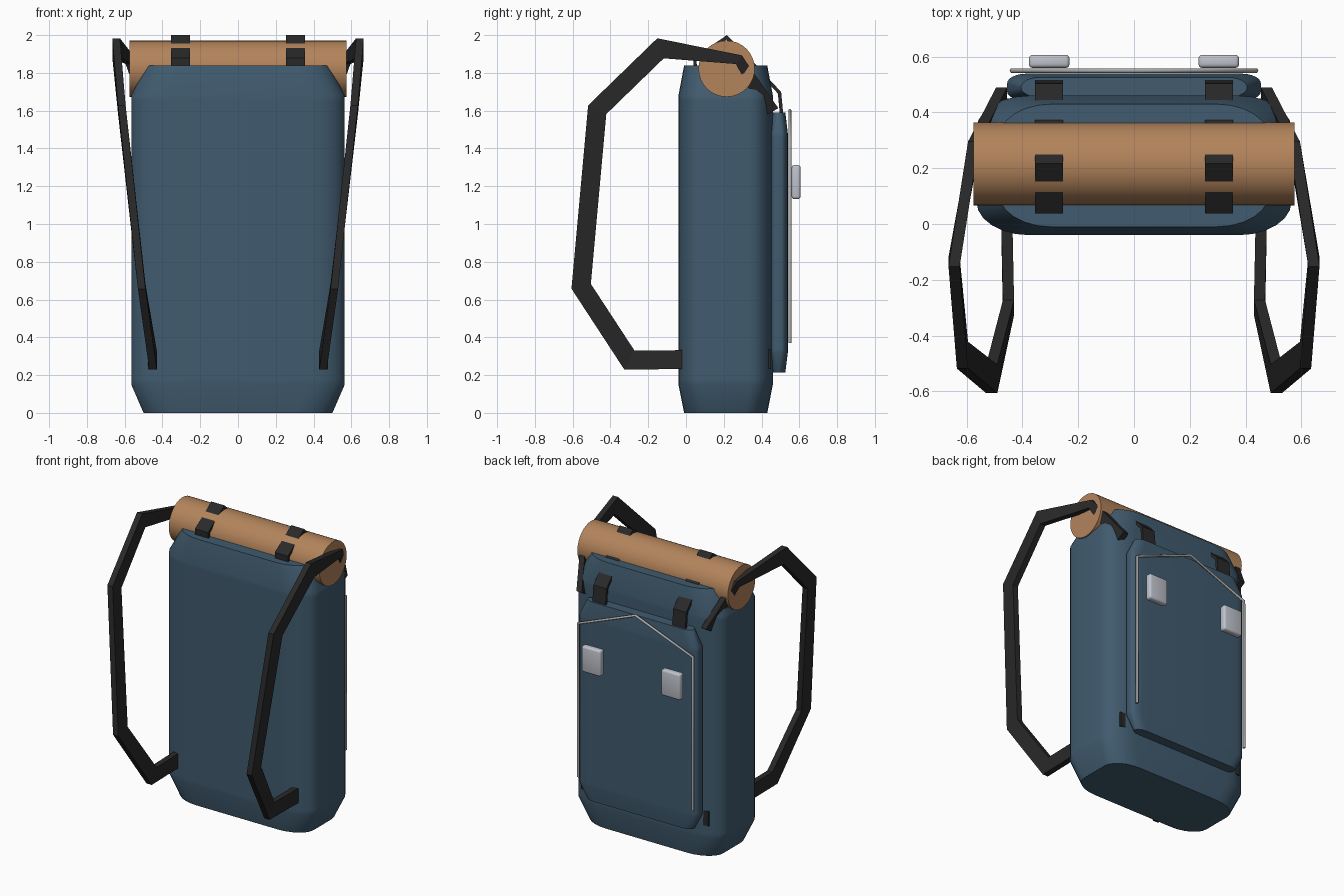
import bpy
import bmesh
import math
from mathutils import Vector

if "Cube" in bpy.data.objects:
    bpy.data.objects.remove(bpy.data.objects["Cube"])


def material(name, rgb):
    m = bpy.data.materials.new(name)
    m.use_nodes = True
    m.diffuse_color = (*rgb, 1)
    m.node_tree.nodes["Principled BSDF"].inputs["Base Color"].default_value = (*rgb, 1)
    return m


BLUE = material("blue canvas", (0.052, 0.105, 0.158))
BROWN = material("tan roll", (0.45, 0.23, 0.105))
BLACK = material("black webbing", (0.022, 0.022, 0.022))
GREY = material("grey wire", (0.4, 0.4, 0.4))
SILVER = material("silver buckle", (0.52, 0.54, 0.6))


def finish(name, bm, mat, smooth_angle=None):
    bmesh.ops.recalc_face_normals(bm, faces=bm.faces)
    mesh = bpy.data.meshes.new(name)
    bm.to_mesh(mesh)
    bm.free()
    mesh.materials.append(mat)
    obj = bpy.data.objects.new(name, mesh)
    bpy.context.collection.objects.link(obj)
    if smooth_angle:
        bpy.ops.object.select_all(action="DESELECT")
        obj.select_set(True)
        bpy.context.view_layer.objects.active = obj
        bpy.ops.object.shade_smooth_by_angle(angle=math.radians(smooth_angle))
    return obj


def loft(bm, rings):
    """Skin a list of equal point rings and cap both ends."""
    rows = [[bm.verts.new(p) for p in ring] for ring in rings]
    for a, b in zip(rows, rows[1:]):
        for i in range(len(a)):
            j = (i + 1) % len(a)
            bm.faces.new((a[i], a[j], b[j], b[i]))
    bm.faces.new(rows[0])
    bm.faces.new(rows[-1])


def padded_box(name, y, half_x, half_y, radius_x, radius_y, levels):
    """Rounded-rectangle outline lofted through (height, inset x, inset y)."""
    rings = []
    for z, inset_x, inset_y in levels:
        ring = []
        for quarter in range(4):
            sx = 1 if quarter in (0, 3) else -1
            sy = 1 if quarter < 2 else -1
            for k in range(7):
                a = math.radians(quarter * 90 + k * 15)
                ring.append((sx * (half_x - inset_x - radius_x) + radius_x * math.cos(a),
                             y + sy * (half_y - inset_y - radius_y) + radius_y * math.sin(a), z))
        rings.append(ring)
    bm = bmesh.new()
    loft(bm, rings)
    return finish(name, bm, BLUE, 40)


def ribbon(name, path, half_x, half_n, mat=BLACK):
    """Band along a path; half_x is its size in x, half_n across it in the yz plane."""
    pts = [Vector(p) for p in path]
    dirs = [Vector((0, b.y - a.y, b.z - a.z)).normalized() for a, b in zip(pts, pts[1:])]
    rings = []
    for i, p in enumerate(pts):
        before, after = dirs[max(i - 1, 0)], dirs[min(i, len(dirs) - 1)]
        mid = (before + after).normalized()
        n = Vector((0, -mid.z, mid.y)) * half_n[i] / max(mid.dot(after), 0.5)
        x = Vector((half_x, 0, 0))
        rings.append([p + x + n, p - x + n, p - x - n, p + x - n])
    bm = bmesh.new()
    loft(bm, rings)
    return finish(name, bm, mat)


# Main bag and the flat pocket on its back
padded_box("pack_body", 0.21, 0.565, 0.25, 0.19, 0.12,
           [(0, 0.065, 0.03), (0.15, 0, 0), (0.18, 0, 0),
            (1.65, 0, 0), (1.68, 0, 0), (1.84, 0.08, 0.03)])
padded_box("back_pocket", 0.49, 0.455, 0.049, 0.07, 0.035,
           [(0.215, 0.05, 0.013), (0.32, 0, 0), (0.34, 0, 0),
            (1.46, 0, 0), (1.48, 0, 0), (1.59, 0.05, 0.013)])

# Bedroll lying across the top
bm = bmesh.new()
loft(bm, [[(x, 0.215 + 0.149 * math.cos(a), 1.822 + 0.149 * math.sin(a))
           for a in (math.tau * k / 32 for k in range(32))] for x in (-0.575, 0.575)])
finish("bedroll", bm, BROWN, 40)

for s, side in ((1, "left"), (-1, "right")):
    # Shoulder strap looping out from the front and over the top corner
    path = [(0.465, 0.45, 0.285), (0.45, -0.30, 0.28), (0.51, -0.555, 0.67),
            (0.615, -0.47, 1.605), (0.645, -0.135, 1.93),
            (0.575, 0.28, 1.87), (0.475, 0.45, 1.59)]
    ribbon(side + "_shoulder_strap", [(s * x, y, z) for x, y, z in path], 0.02,
           [0.05, 0.05, 0.05, 0.05, 0.05, 0.025, 0.045])

    # Lashing strap over the roll and down to the pocket
    lash = [(0.505, 1.59), (0.495, 1.695), (0.365, 1.835),
            (0.215, 1.988), (0.047, 1.875), (0.05, 1.78)]
    ribbon(side + "_lash_strap", [(s * 0.305, y, z) for y, z in lash], 0.05,
           [0.009] * len(lash))

    # Buckle plate with softened edges
    bm = bmesh.new()
    bmesh.ops.create_cube(bm, size=1)
    bmesh.ops.scale(bm, vec=(0.146, 0.047, 0.18), verts=bm.verts)
    bmesh.ops.translate(bm, vec=(s * 0.304, 0.583, 1.222), verts=bm.verts)
    bmesh.ops.bevel(bm, geom=list(bm.edges), offset=0.014, segments=3,
                    profile=0.5, affect="EDGES")
    finish(side + "_buckle", bm, SILVER, 40)

# Bent wire frame, open at the bottom
curve = bpy.data.curves.new("wire_frame", "CURVE")
curve.dimensions = "3D"
curve.bevel_depth = 0.009
curve.bevel_resolution = 1
curve.use_fill_caps = True
wire = [(-0.437, 0.37), (-0.437, 1.43), (0, 1.60), (0.437, 1.43), (0.437, 0.37)]
spline = curve.splines.new("POLY")
spline.points.add(len(wire) - 1)
for point, (x, z) in zip(spline.points, wire):
    point.co = (x, 0.55, z, 1)
curve.materials.append(GREY)
bpy.context.collection.objects.link(bpy.data.objects.new("wire_frame", curve))
